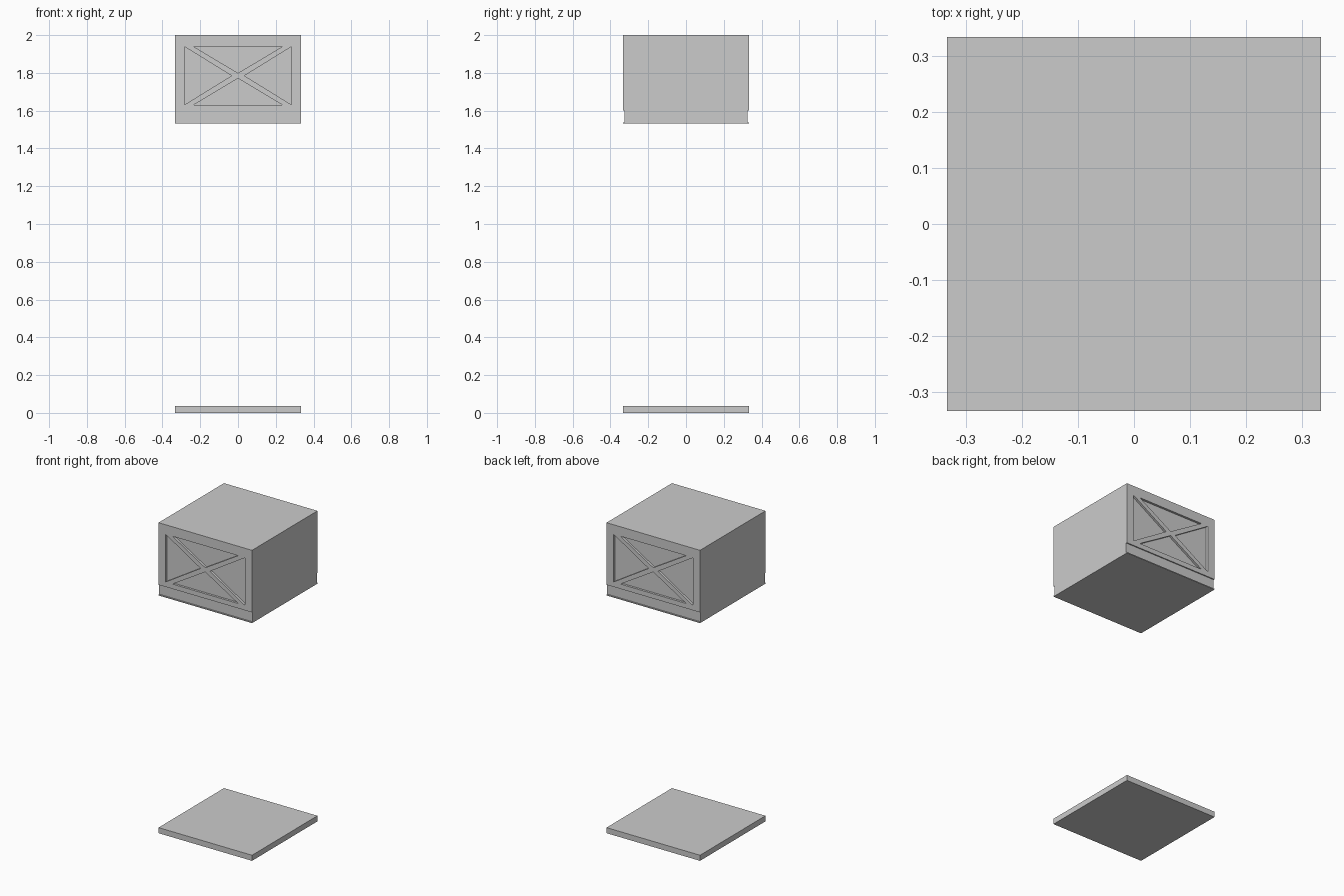
import bpy, bmesh

if "Cube" in bpy.data.objects:
    bpy.data.objects.remove(bpy.data.objects["Cube"])

H = 0.333            # half width of the footprint
INSET = 0.007        # setback of the lower band
RECESS = 0.014       # depth of the triangular panels
ZC = 1.785           # centre height of the crossed panel


def prism(name, outlines, to_xyz, lo, hi):
    """Extrude 2D outlines between lo and hi along the remaining axis."""
    bm = bmesh.new()
    for pts in outlines:
        face = bm.faces.new([bm.verts.new(to_xyz(a, b, lo)) for a, b in pts])
        ext = bmesh.ops.extrude_face_region(bm, geom=[face])
        shift = [q - p for p, q in zip(to_xyz(0, 0, lo), to_xyz(0, 0, hi))]
        verts = [v for v in ext["geom"] if isinstance(v, bmesh.types.BMVert)]
        bmesh.ops.translate(bm, verts=verts, vec=shift)
    bmesh.ops.recalc_face_normals(bm, faces=bm.faces)
    mesh = bpy.data.meshes.new(name)
    bm.to_mesh(mesh)
    bm.free()
    obj = bpy.data.objects.new(name, mesh)
    bpy.context.collection.objects.link(obj)
    return obj


# Base plate on the floor
square = [(-H, -H), (H, -H), (H, H), (-H, H)]
prism("base_plate", [square], lambda a, b, c: (a, b, c), 0.0, 0.036)

# Raised box: side profile with a slightly set-back band and a thin bottom lip
half = [(H, 1.531), (H, 1.537), (H - INSET, 1.537),
        (H - INSET, 1.60), (H, 1.60), (H, 2.0)]
profile = half + [(-y, z) for y, z in reversed(half)]
box = prism("raised_box", [profile], lambda a, b, c: (c, a, b), -H, H)

# Four triangular recesses leaving an X brace, on front and back
triangles = []
for s in (-1, 1):
    triangles.append([(s * 0.282, ZC - 0.153), (s * 0.282, ZC + 0.153), (s * 0.034, ZC)])
    triangles.append([(-0.234, ZC + s * 0.154), (0.234, ZC + s * 0.154), (0, ZC + s * 0.014)])

for side, s in (("front", -1), ("back", 1)):
    cutter = prism(side + "_panel_cutter", triangles, lambda a, b, c: (a, c, b),
                   s * (H - RECESS), s * (H + 0.05))
    cutter.hide_render = True
    cutter.hide_viewport = False
    cutter.display_type = 'WIRE'
    mod = box.modifiers.new(side + "_recess", 'BOOLEAN')
    mod.operation = 'DIFFERENCE'
    mod.solver = 'EXACT'
    mod.object = cutter
    # Apply so that the cutter is no longer needed
    bpy.context.view_layer.objects.active = box
    bpy.ops.object.modifier_apply(modifier=mod.name)
    bpy.data.objects.remove(cutter, do_unlink=True)
